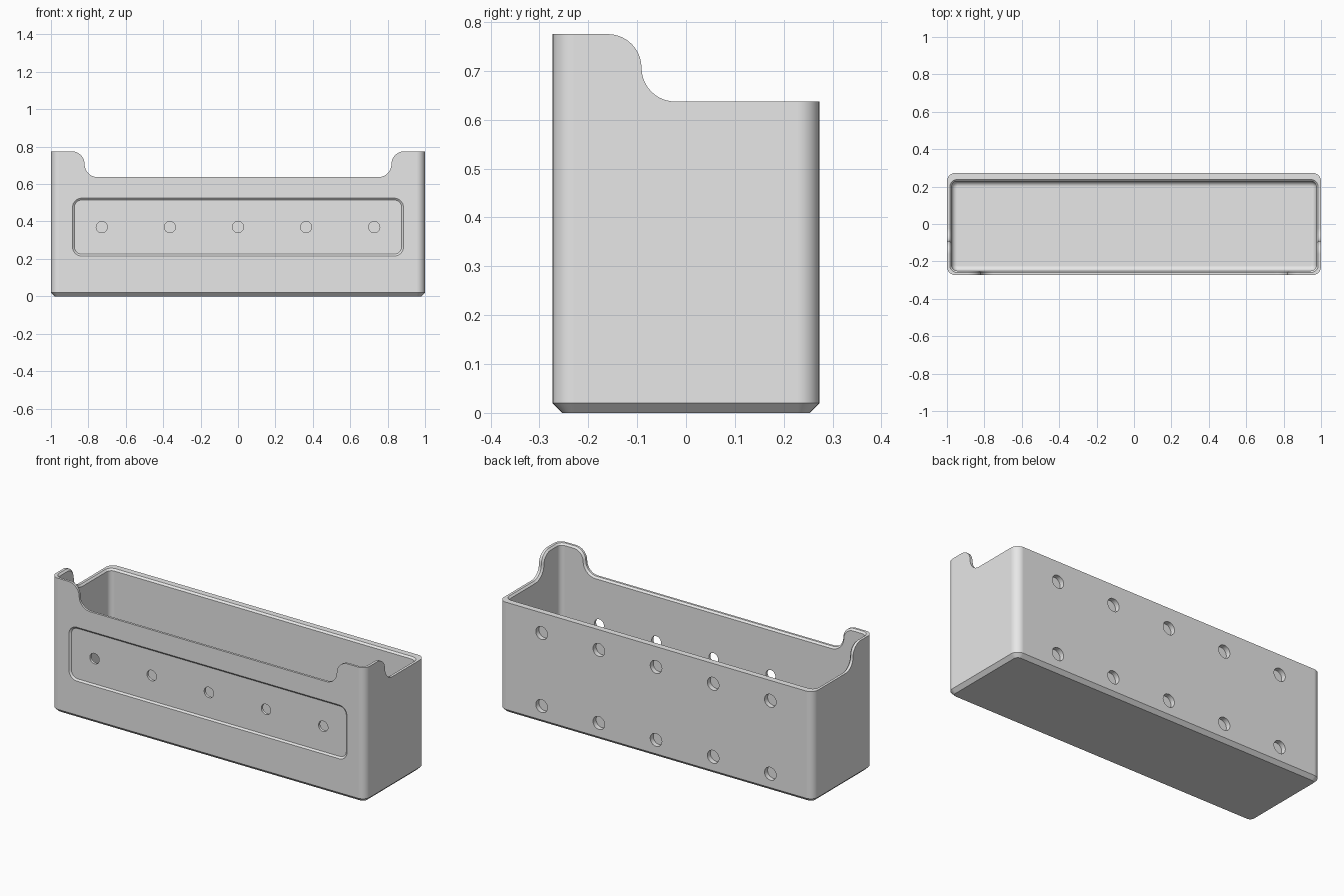
import bpy, bmesh
from math import sin, cos, pi, radians
from mathutils import Vector

cube = bpy.data.objects.get("Cube")
if cube:
    bpy.data.objects.remove(cube, do_unlink=True)

# Main sizes
HX, HY, TOP, RIM = 1.0, 0.273, 0.775, 0.637
IN_X, IN_FRONT, IN_BACK, FLOOR = 0.975, -0.25, 0.228, 0.03
STEP_R = (TOP - RIM) / 2

grey = bpy.data.materials.new("light grey")
grey.use_nodes = True
grey.diffuse_color = (0.8, 0.8, 0.8, 1)
grey.node_tree.nodes["Principled BSDF"].inputs["Base Color"].default_value = (0.8, 0.8, 0.8, 1)


def rounded_rect(x0, x1, y0, y1, r, seg=8):
    """Outline points of a rectangle with rounded corners."""
    corners = [(x1 - r, y1 - r), (x0 + r, y1 - r), (x0 + r, y0 + r), (x1 - r, y0 + r)]
    pts = []
    for q, (cx, cy) in enumerate(corners):
        for i in range(seg + 1):
            a = pi / 2 * (q + i / seg)
            pts.append((cx + r * cos(a), cy + r * sin(a)))
    return pts


def circle(cx, cy, r, n=32):
    return [(cx + r * cos(2 * pi * i / n), cy + r * sin(2 * pi * i / n)) for i in range(n)]


def loft(name, rings):
    """Closed solid through rings of equal point count."""
    bm = bmesh.new()
    loops = [[bm.verts.new(p) for p in ring] for ring in rings]
    n = len(loops[0])
    for a, b in zip(loops, loops[1:]):
        for i in range(n):
            j = (i + 1) % n
            bm.faces.new((a[i], a[j], b[j], b[i]))
    bm.faces.new(loops[0])
    bm.faces.new(loops[-1])
    bmesh.ops.recalc_face_normals(bm, faces=bm.faces[:])
    mesh = bpy.data.meshes.new(name)
    bm.to_mesh(mesh)
    bm.free()
    obj = bpy.data.objects.new(name, mesh)
    bpy.context.collection.objects.link(obj)
    return obj


def flat(pts, z):
    return [Vector((x, y, z)) for x, y in pts]


def upright(pts, y):
    return [Vector((x, y, z)) for x, z in pts]


def cut(obj, cutter):
    """Subtract the cutter and discard it."""
    mod = obj.modifiers.new("cut", 'BOOLEAN')
    mod.operation = 'DIFFERENCE'
    mod.solver = 'EXACT'
    mod.object = cutter
    bpy.context.view_layer.update()
    graph = bpy.context.evaluated_depsgraph_get()
    mesh = bpy.data.meshes.new_from_object(obj.evaluated_get(graph))
    obj.modifiers.clear()
    obj.data = mesh
    bpy.data.objects.remove(cutter, do_unlink=True)


def s_curve(c, seg=10):
    """Rising step from the low rim to the raised corner, centred on c."""
    r = STEP_R
    angles = [pi / 2 * i / seg for i in range(seg + 1)]
    low = [(c - r + r * sin(a), RIM + r - r * cos(a)) for a in angles]
    high = [(c + r - r * cos(a), TOP - r + r * sin(a)) for a in angles]
    return low + high[1:]


# Outer body with chamfered foot
def outer(inset):
    return rounded_rect(-HX + inset, HX - inset, -HY + inset, HY - inset, 0.045 - inset)


bin_body = loft("bin_body", [flat(outer(0.02), 0), flat(outer(0), 0.02), flat(outer(0), TOP)])

# Cavity with a filleted floor
fillet = 0.028
rings = []
for i in range(7):
    a = pi / 2 * i / 6
    d = fillet * (1 - sin(a))
    outline = rounded_rect(-IN_X + d, IN_X - d, IN_FRONT + d, IN_BACK - d, 0.03 - d)
    rings.append(flat(outline, FLOOR + fillet * (1 - cos(a))))
rings.append(flat(rounded_rect(-IN_X, IN_X, IN_FRONT, IN_BACK, 0.03), 1))
cut(bin_body, loft("cavity_cutter", rings))

# Lowered rim at the sides and back, leaving raised front corners
side = [(-y, z) for y, z in s_curve(0.091)]
side += [(side[-1][0], 0.9), (0.4, 0.9), (0.4, RIM)]
cut(bin_body, loft("side_notch_cutter", [[Vector((x, y, z)) for y, z in side] for x in (-1.2, 1.2)]))

# Lowered rim at the front
half = s_curve(0.82)
half.append((half[-1][0], 0.9))
front = half + [(-x, z) for x, z in reversed(half)]
cut(bin_body, loft("front_notch_cutter", [upright(front, -0.4), upright(front, 0.1)]))

# Shallow front panel recess with sloping border
def panel(inset):
    return rounded_rect(-0.885 + inset, 0.885 - inset, 0.215 + inset, 0.525 - inset, 0.05 - inset)


cut(bin_body, loft("panel_cutter", [upright(panel(0), -0.3), upright(panel(0), -HY),
                                    upright(panel(0.01), -HY + 0.008)]))

# Front through holes and blind back holes
for i in range(-2, 3):
    x = i * 0.364
    hole = circle(x, 0.37, 0.03)
    cut(bin_body, loft("front_hole_cutter", [upright(hole, -0.3), upright(hole, -0.2)]))
    for z in (0.1, 0.52):
        hole = circle(x, z, 0.037)
        cut(bin_body, loft("back_hole_cutter", [upright(hole, 0.245), upright(hole, 0.3)]))

# Chamfer along the inner rim
bm = bmesh.new()
bm.from_mesh(bin_body.data)
bmesh.ops.remove_doubles(bm, verts=bm.verts[:], dist=0.0001)
eps = 0.002
rim_edges = []
for e in bm.edges:
    m = (e.verts[0].co + e.verts[1].co) / 2
    inside = abs(m.x) < IN_X + eps and IN_FRONT - eps < m.y < IN_BACK + eps
    if inside and m.z > RIM - eps and len(e.link_faces) == 2 and e.calc_face_angle() > 1:
        rim_edges.append(e)
bmesh.ops.bevel(bm, geom=rim_edges, offset=0.01, offset_type='OFFSET', segments=1,
                profile=0.5, affect='EDGES', clamp_overlap=False)
for f in bm.faces:
    f.material_index = 0
bm.to_mesh(bin_body.data)
bm.free()
bin_body.data.materials.clear()
bin_body.data.materials.append(grey)

# Smooth corners, crisp edges
bpy.ops.object.select_all(action='DESELECT')
bin_body.select_set(True)
bpy.context.view_layer.objects.active = bin_body
bpy.ops.object.shade_smooth_by_angle(angle=radians(30))
weighted = bin_body.modifiers.new("weighted_normals", 'WEIGHTED_NORMAL')
weighted.keep_sharp = True
